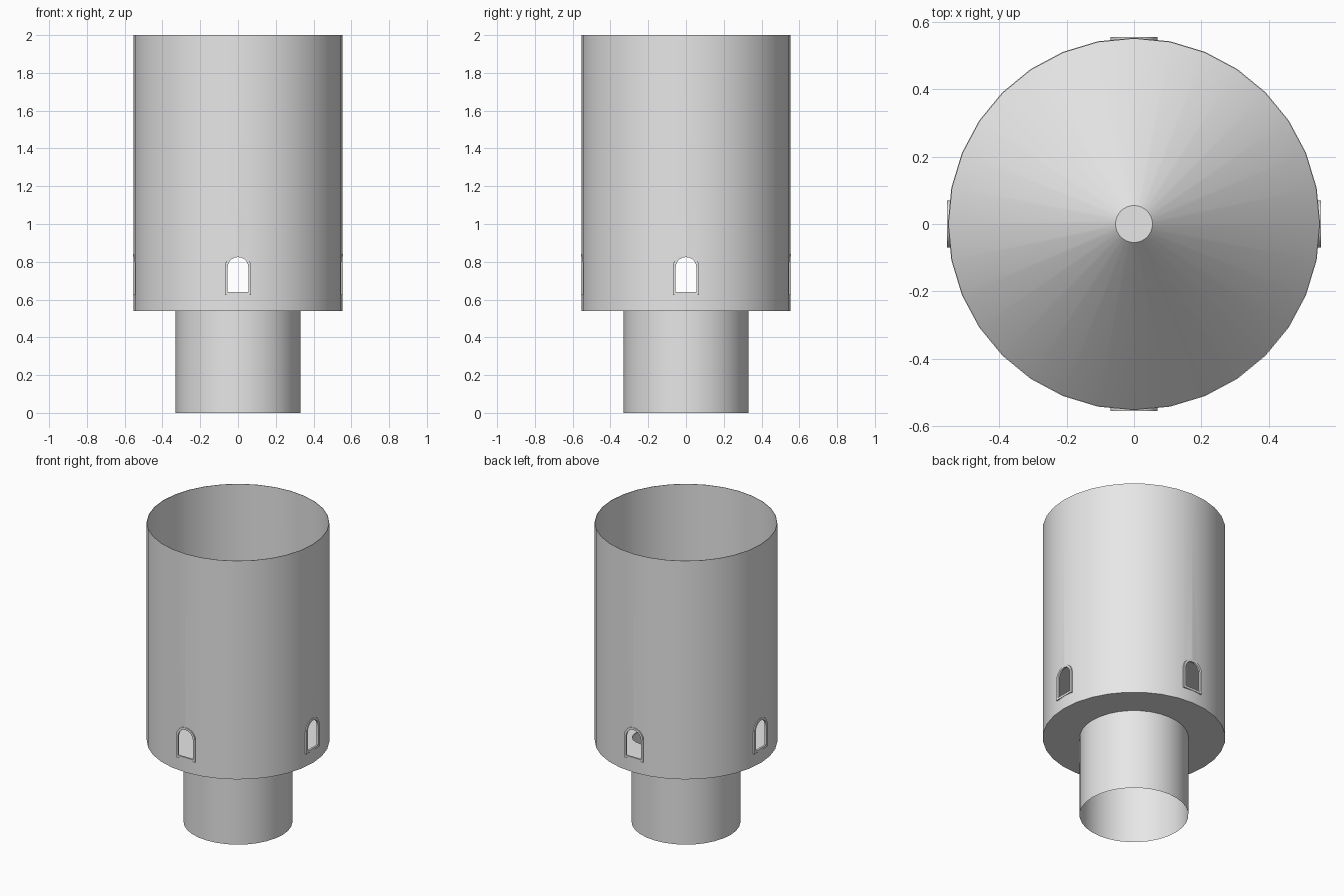
import bpy, bmesh, math
from mathutils import Matrix

if "Cube" in bpy.data.objects:
    bpy.data.objects.remove(bpy.data.objects["Cube"])

SIDES = 32
R = 0.553          # tower radius
BASE_R = 0.33      # stem radius
FLOOR = 0.54       # height where the wide body begins
TOP = 2.0

grey = bpy.data.materials.new("light_grey")
grey.diffuse_color = (0.8, 0.8, 0.8, 1)
grey.use_nodes = True
grey.node_tree.nodes["Principled BSDF"].inputs["Base Color"].default_value = grey.diffuse_color


def finish(bm, name, fix=True):
    if fix:
        bmesh.ops.recalc_face_normals(bm, faces=bm.faces)
    me = bpy.data.meshes.new(name)
    bm.to_mesh(me)
    bm.free()
    ob = bpy.data.objects.new(name, me)
    bpy.context.collection.objects.link(ob)
    me.materials.append(grey)
    return ob


def select_only(ob):
    bpy.ops.object.select_all(action='DESELECT')
    ob.select_set(True)
    bpy.context.view_layer.objects.active = ob


def smooth(ob):
    select_only(ob)
    bpy.ops.object.shade_smooth_by_angle(angle=math.radians(30))


def ring(bm, r, z, n=SIDES):
    return [bm.verts.new((r * math.cos(2 * math.pi * i / n),
                          r * math.sin(2 * math.pi * i / n), z)) for i in range(n)]


def lathe(name, profile, closed=False):
    bm = bmesh.new()
    rings = [ring(bm, r, z) for r, z in profile]
    pairs = list(zip(rings, rings[1:])) + ([(rings[-1], rings[0])] if closed else [])
    for a, b in pairs:
        for i in range(SIDES):
            j = (i + 1) % SIDES
            bm.faces.new((a[i], a[j], b[j], b[i]))
    return finish(bm, name, fix=closed)


def arch(w, z0, spring=0.77, n=10):
    pts = [(-w, z0), (w, z0)]
    pts += [(w * math.cos(math.pi * i / n), spring + w * math.sin(math.pi * i / n))
            for i in range(n + 1)]
    return pts


def cut(ob, cutter):
    mod = ob.modifiers.new("cut", 'BOOLEAN')
    mod.operation = 'DIFFERENCE'
    mod.solver = 'EXACT'
    mod.object = cutter
    select_only(ob)
    bpy.ops.object.modifier_apply(modifier=mod.name)
    bpy.data.objects.remove(cutter)


def window_cutter(angle):
    bm = bmesh.new()
    pts = arch(0.055, 0.64)
    a = [bm.verts.new((x, -0.8, z)) for x, z in pts]
    b = [bm.verts.new((x, 0.8, z)) for x, z in pts]
    n = len(pts)
    bm.faces.new(a)
    bm.faces.new(b[::-1])
    for i in range(n):
        j = (i + 1) % n
        bm.faces.new((a[i], a[j], b[j], b[i]))
    bmesh.ops.remove_doubles(bm, verts=bm.verts, dist=1e-5)
    bm.transform(Matrix.Rotation(angle, 4, 'Z'))
    ob = finish(bm, "window_cutter")
    ob.hide_render = True
    return ob


def window_frame(name, angle):
    bm = bmesh.new()
    loops = []
    for w, z0, y in ((0.07, 0.625, -0.543), (0.07, 0.625, -0.555),
                     (0.055, 0.64, -0.555), (0.055, 0.64, -0.543)):
        loops.append([bm.verts.new((x, y, z)) for x, z in arch(w, z0)])
    n = len(loops[0])
    for k in range(4):
        a, b = loops[k], loops[(k + 1) % 4]
        for i in range(n):
            j = (i + 1) % n
            bm.faces.new((a[i], a[j], b[j], b[i]))
    bm.transform(Matrix.Rotation(angle, 4, 'Z'))
    smooth(finish(bm, name))


# thin wide wall, open at the top, with four arched windows
wall = lathe("tower_wall", [(R, FLOOR), (R, TOP), (R - 0.003, TOP), (R - 0.003, FLOOR)], True)
for ang in (0, math.pi / 2):
    cut(wall, window_cutter(ang))
smooth(wall)

# window frames on all four sides
for k, side in enumerate(("front", "right", "back", "left")):
    window_frame(side + "_window_frame", k * math.pi / 2)

# narrow open stem
smooth(lathe("stem", [(BASE_R, 0), (BASE_R, FLOOR)]))

# floor plate with a round hatch
bm = bmesh.new()
bmesh.ops.create_cone(bm, cap_ends=True, segments=SIDES, radius1=R - 0.002, radius2=R - 0.002,
                      depth=0.004, matrix=Matrix.Translation((0, 0, FLOOR + 0.002))
                      @ Matrix.Rotation(math.pi / 2, 4, 'Z'))
floor = finish(bm, "floor")
bm = bmesh.new()
bmesh.ops.create_cone(bm, cap_ends=True, segments=20, radius1=0.11, radius2=0.11,
                      depth=0.1, matrix=Matrix.Translation((0.2, 0.09, FLOOR)))
cut(floor, finish(bm, "hatch_cutter"))
smooth(floor)

# blunt cone roof over the window room, inside the wall
bm = bmesh.new()
bmesh.ops.create_cone(bm, cap_ends=True, segments=SIDES, radius1=R - 0.002, radius2=0.055,
                      depth=0.5, matrix=Matrix.Translation((0, 0, 0.9 + 0.25)))
smooth(finish(bm, "inner_cone_roof"))
